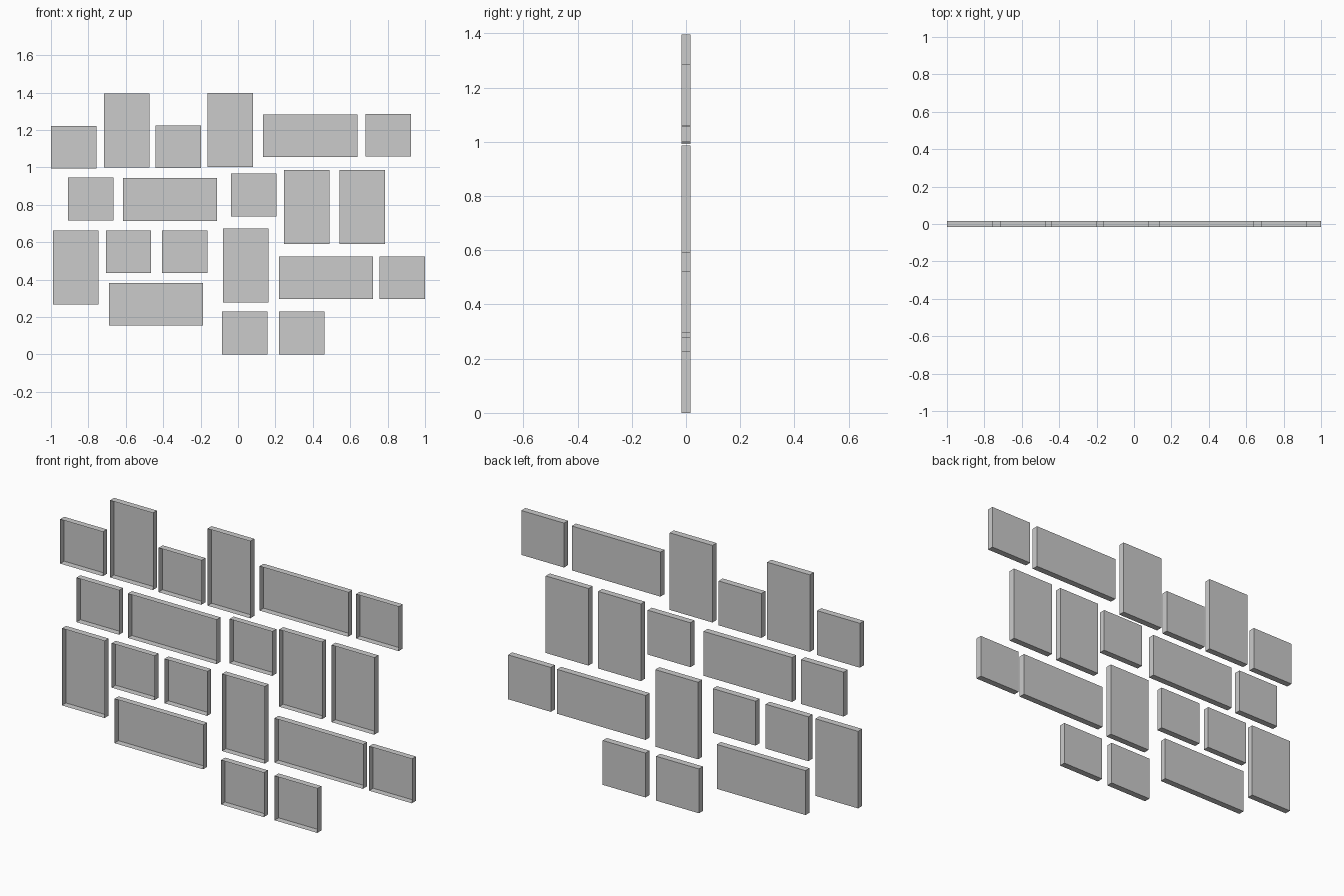
import bpy, bmesh
from mathutils import Matrix, Vector

if "Cube" in bpy.data.objects:
    bpy.data.objects.remove(bpy.data.objects["Cube"])

DEPTH = 0.033
SIZES = {"square": (0.243, 0.228), "tall": (0.243, 0.396), "wide": (0.504, 0.228)}

# lower-left corner (x, z) of every frame, grouped by format
LAYOUT = {
    "square": [(-1.0, 0.993), (-0.44, 0.996), (0.682, 1.058), (-0.908, 0.717),
               (-0.037, 0.738), (-0.707, 0.434), (-0.407, 0.434),
               (0.757, 0.296), (-0.085, 0.0), (0.219, 0.0)],
    "tall": [(-0.716, 0.998), (-0.162, 1.001), (0.245, 0.591), (0.543, 0.591),
             (-0.990, 0.267), (-0.080, 0.276)],
    "wide": [(0.134, 1.055), (-0.615, 0.714), (0.218, 0.296), (-0.691, 0.153)],
}


def tray(name, x, z, w, h):
    """Shallow wall tray: back panel and four thin sides, open to the front."""
    bm = bmesh.new()
    bmesh.ops.create_cube(bm, size=1)
    bm.normal_update()
    front = [f for f in bm.faces if f.normal.y < -0.5]
    bmesh.ops.delete(bm, geom=front, context='FACES')
    bmesh.ops.scale(bm, vec=Vector((w, DEPTH, h)), verts=bm.verts)
    mesh = bpy.data.meshes.new(name)
    bm.to_mesh(mesh)
    bm.free()
    ob = bpy.data.objects.new(name, mesh)
    ob.location = (x + w / 2, 0, z + h / 2)
    bpy.context.collection.objects.link(ob)


# the wall arrangement
for kind, corners in LAYOUT.items():
    for i, (x, z) in enumerate(corners, 1):
        tray(f"{kind}_frame_{i}", x, z, *SIZES[kind])
